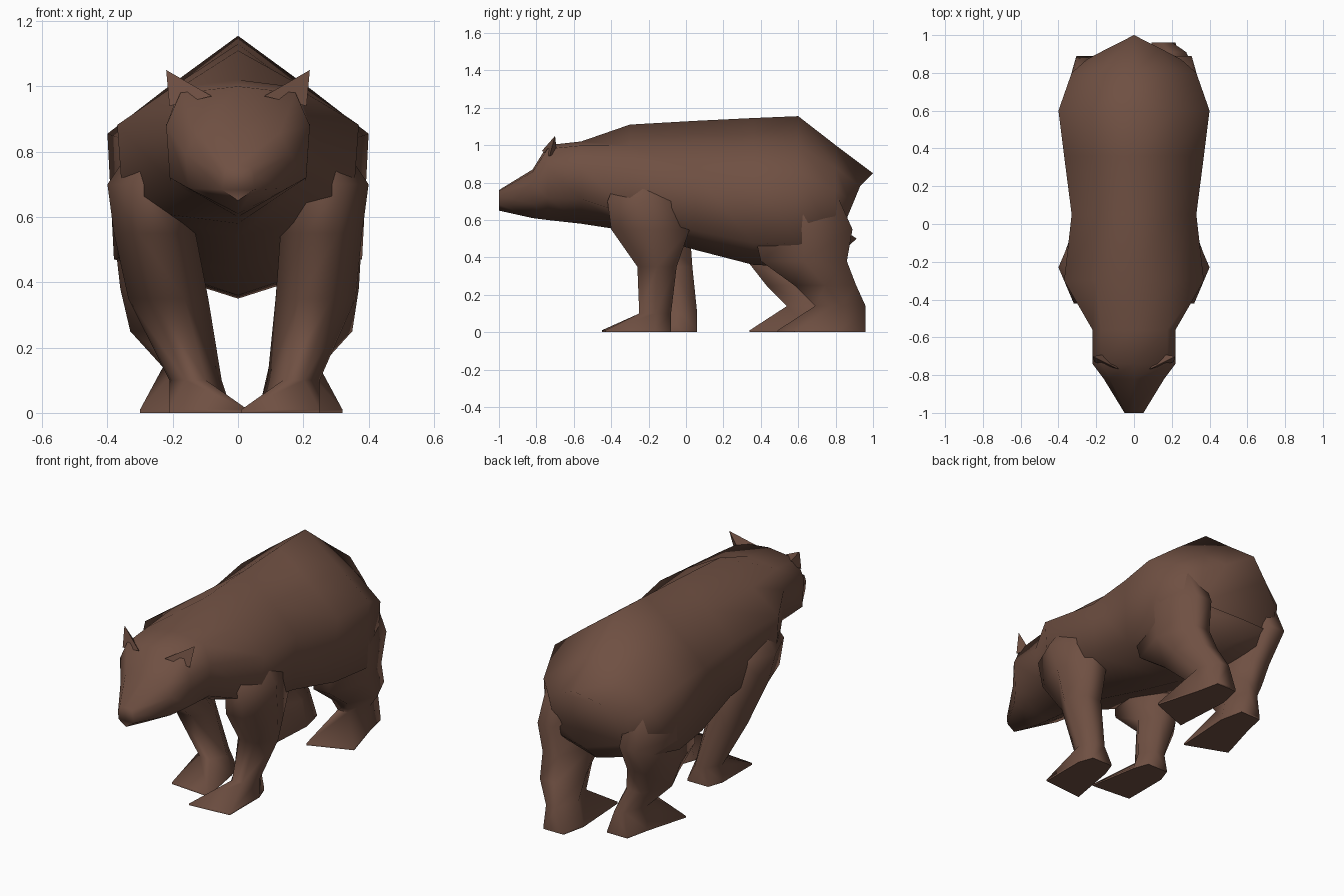
import bpy
import bmesh
import math

cube = bpy.data.objects.get("Cube")
if cube:
    bpy.data.objects.remove(cube, do_unlink=True)

fur = bpy.data.materials.new("brown_fur")
fur.use_nodes = True
fur.diffuse_color = (0.16, 0.08, 0.055, 1)
fur.node_tree.nodes["Principled BSDF"].inputs["Base Color"].default_value = fur.diffuse_color


def finish(name, bm, angle):
    """Turn the bmesh into a shaded object with the fur material."""
    bmesh.ops.recalc_face_normals(bm, faces=bm.faces)
    mesh = bpy.data.meshes.new(name)
    bm.to_mesh(mesh)
    bm.free()
    mesh.materials.append(fur)
    part = bpy.data.objects.new(name, mesh)
    bpy.context.collection.objects.link(part)
    bpy.ops.object.select_all(action='DESELECT')
    part.select_set(True)
    bpy.context.view_layer.objects.active = part
    bpy.ops.object.shade_smooth_by_angle(angle=math.radians(angle))


def loft(name, rings):
    """Skin closed rings of equal point count and cap both ends."""
    bm = bmesh.new()
    loops = [[bm.verts.new(point) for point in ring] for ring in rings]
    for ring, following in zip(loops, loops[1:]):
        for i in range(len(ring)):
            bm.faces.new((ring[i - 1], ring[i], following[i], following[i - 1]))
    bm.faces.new(loops[0])
    bm.faces.new(loops[-1])
    finish(name, bm, angle=75)


def section(y, top, width, bottom, boxy=False, slope=0):
    """Eight-sided slice of the body: ridged on the back, boxy on the head."""
    height = top - bottom
    shoulder = (width * 0.8, top - height * 0.05) if boxy else (width * 0.55, top - height * 0.2)
    flank = (width, top - (height * 0.3 if boxy else min(0.3, height * 0.4)))
    belly = (width * 0.95, bottom + height * (0.3 if boxy else 0.15))
    half = [shoulder, flank, belly]
    outline = [(0, top), *half, (0, bottom), *[(-x, z) for x, z in reversed(half)]]
    return [(x, y - slope * (top - z + abs(x) * 1.5), z) for x, z in outline]


def level(z, outer, front, back):
    """Six-sided slice of a leg, wider at its middle than at front and back."""
    inner = 0.08 + min(z, 0.5) * 0.1
    inset = (outer - inner) * 0.3
    middle = (front + back) / 2
    return [(inner + inset, front, z), (outer - inset, front, z), (outer, middle, z),
            (outer - inset, back, z), (inner + inset, back, z), (inner, middle, z)]


def sole(ankle, z, splay):
    """Wedge reaching forward from the ankle slice, its toes splayed outward."""
    front, back = ankle[0][1], ankle[3][1]
    outer, inner = ankle[2][0], ankle[5][0]
    toe = front - 0.2
    instep = (front + back) / 2
    return [(inner - 0.08 + splay, toe, z), (outer + splay, toe + 0.02 + splay, z),
            (outer, instep, z), (outer - 0.03, back, z), (inner, back, z),
            (inner - 0.03, instep, z)]


def leg(name, side, slices, splay=0, inward=0, stride=0):
    """Swing the lower leg by the stride, fading out towards the shoulder or hip."""
    rings = [sole(slices[0], z, splay) for z in (0, 0.01)] + slices

    def pose(x, y, z):
        swing = max(0, min(1, (0.5 - z) * 4))
        return side * (x - inward * swing), y + stride * swing, z

    loft(name, [[pose(*point) for point in ring] for ring in rings])


# Muzzle, head, neck and torso in one skin
loft("body", [
    section(y=-1, top=0.76, width=0.05, bottom=0.65, boxy=True),
    section(y=-0.82, top=0.87, width=0.16, bottom=0.61, boxy=True),
    section(y=-0.74, top=1, width=0.22, bottom=0.6, boxy=True),
    section(y=-0.56, top=1.02, width=0.22, bottom=0.58, boxy=True),
    section(y=-0.3, top=1.11, width=0.37, bottom=0.54),
    section(y=0.05, top=1.13, width=0.33, bottom=0.44),
    section(y=0.36, top=1.145, width=0.37, bottom=0.36),
    section(y=0.6, top=1.155, width=0.4, bottom=0.35),
    section(y=0.8, top=1, width=0.33, bottom=0.4),
    section(y=1, top=0.85, width=0.25, bottom=0.5, slope=0.25),
])

# Front legs, from ankle to shoulder
front_slices = [
    level(z=0.1, outer=0.25, front=-0.25, back=-0.08),
    level(z=0.35, outer=0.36, front=-0.26, back=-0.05),
    level(z=0.55, outer=0.38, front=-0.4, back=0.02),
    level(z=0.7, outer=0.4, front=-0.42, back=-0.04),
    level(z=0.85, outer=0.3, front=-0.36, back=-0.1),
]
leg("front_left_leg", 1, front_slices)
leg("front_right_leg", -1, front_slices, inward=0.04, stride=0.14)

# Hind legs, from ankle to hip
hind_slices = [
    level(z=0.14, outer=0.25, front=0.69, back=0.96),
    level(z=0.25, outer=0.35, front=0.58, back=0.91),
    level(z=0.38, outer=0.37, front=0.4, back=0.86),
    level(z=0.55, outer=0.38, front=0.36, back=0.89),
    level(z=0.75, outer=0.38, front=0.45, back=0.8),
    level(z=0.85, outer=0.3, front=0.5, back=0.7),
]
leg("hind_left_leg", 1, hind_slices, splay=0.07)
leg("hind_right_leg", -1, hind_slices, splay=0.07, inward=0.02, stride=-0.15)

# Thin pointed ears
for side, name in ((1, "left_ear"), (-1, "right_ear")):
    bm = bmesh.new()
    inner, outer, tip, rear = [bm.verts.new((side * x, y, z)) for x, y, z in (
        (0.08, -0.77, 0.97), (0.21, -0.73, 0.94), (0.22, -0.7, 1.05), (0.15, -0.69, 0.96))]
    for corners in ((inner, outer, tip), (inner, outer, rear),
                    (outer, tip, rear), (tip, inner, rear)):
        bm.faces.new(corners)
    finish(name, bm, angle=30)
